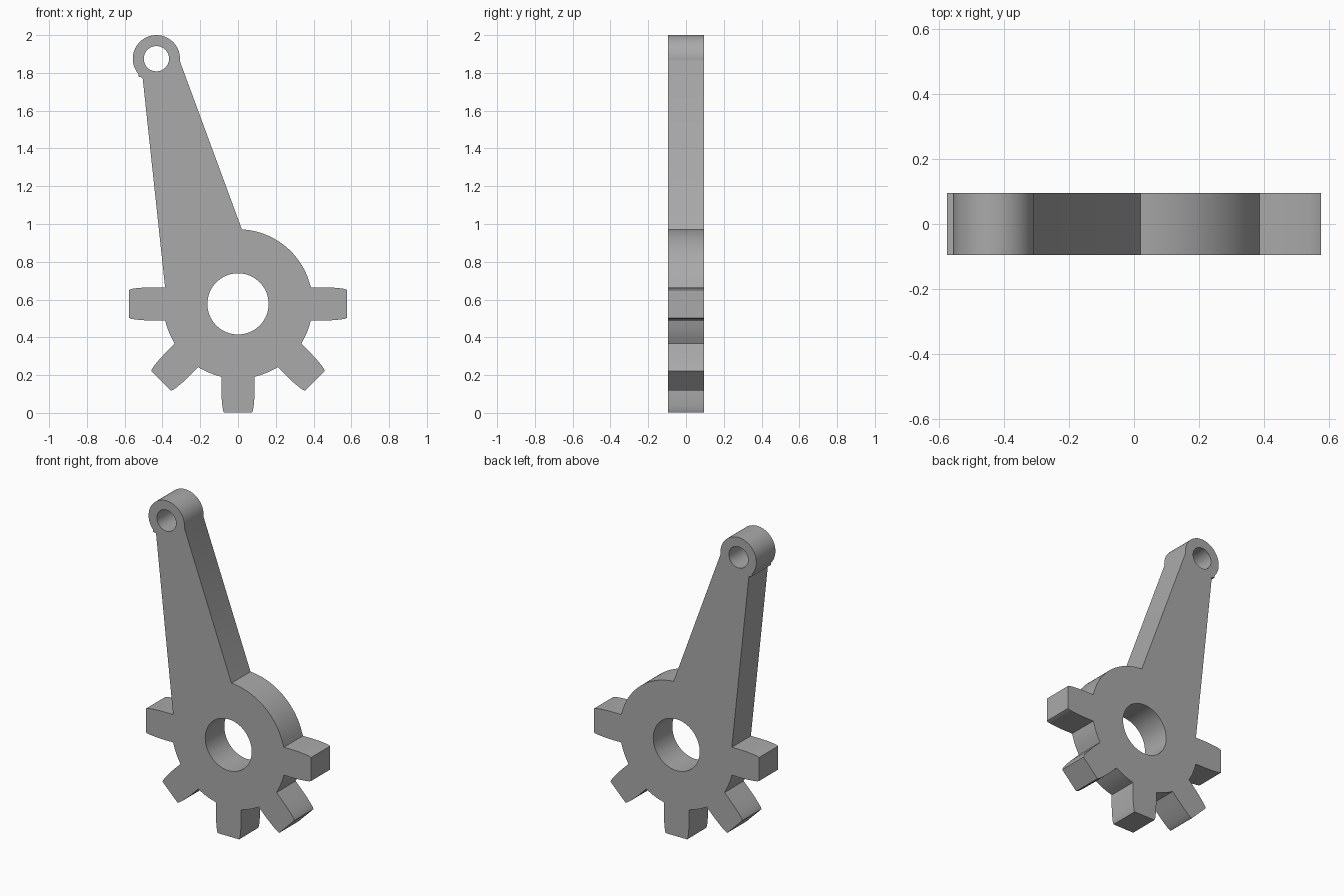
import bpy, bmesh
from math import sin, cos, radians, asin, degrees
from mathutils import Vector, Matrix

if "Cube" in bpy.data.objects:
    bpy.data.objects.remove(bpy.data.objects["Cube"])

HUB, HUB_R, BORE_R = Vector((0, 0.577)), 0.395, 0.162
BOSS, BOSS_R, PIN_R = Vector((-0.432, 1.875)), 0.125, 0.067
HALF_DEPTH = 0.095
# Half of a tooth: distance from the hub centre, half width
FLANK = [(0.386, 0.088), (0.46, 0.088), (0.50, 0.0865), (0.54, 0.083), (0.565, 0.079), (0.576, 0.074)]


def arc(centre, radius, start, end, steps):
    """Points on an arc, angles in degrees."""
    angles = [radians(start + (end - start) * i / steps) for i in range(steps + 1)]
    return [centre + radius * Vector((cos(a), sin(a))) for a in angles]


def tooth(angle):
    """Clockwise outline of one tooth."""
    turn = Matrix.Rotation(radians(angle), 2)
    points = FLANK + [(r, -w) for r, w in reversed(FLANK)]
    return [HUB + turn @ Vector(p) for p in points]


# Outline: hub rim and teeth, then the arm and its boss
root = degrees(asin(0.088 / HUB_R))
outline = arc(HUB, HUB_R, 87, root, 24)[:-1]
for angle in range(0, -181, -45):
    outline += tooth(angle)
    if angle > -180:
        outline += arc(HUB, HUB_R, angle - root, angle - 45 + root, 8)[1:-1]
outline += [Vector((-0.505, 1.775)), Vector((-0.525, 1.779))]
outline += arc(BOSS, BOSS_R, 220, -6, 48)

# Fill between the outline and the two holes, then give it thickness
bm = bmesh.new()
loops = [outline, arc(HUB, BORE_R, 0, 360, 64)[:-1], arc(BOSS, PIN_R, 0, 360, 40)[:-1]]
for loop in loops:
    verts = [bm.verts.new((p.x, -HALF_DEPTH, p.y)) for p in loop]
    for i, v in enumerate(verts):
        bm.edges.new((verts[i - 1], v))
bmesh.ops.triangle_fill(bm, edges=bm.edges[:], use_beauty=True, normal=(0, -1, 0))
extruded = bmesh.ops.extrude_face_region(bm, geom=bm.faces[:], use_keep_orig=True)
moved = [g for g in extruded["geom"] if isinstance(g, bmesh.types.BMVert)]
bmesh.ops.translate(bm, verts=moved, vec=(0, 2 * HALF_DEPTH, 0))
bmesh.ops.recalc_face_normals(bm, faces=bm.faces[:])

mesh = bpy.data.meshes.new("toothed_lever")
bm.to_mesh(mesh)
bm.free()
lever = bpy.data.objects.new("toothed_lever", mesh)
bpy.context.collection.objects.link(lever)

# Plain grey finish
GREY = (0.4, 0.4, 0.4, 1)
grey = bpy.data.materials.new("grey_metal")
grey.use_nodes = True
grey.diffuse_color = GREY
grey.node_tree.nodes["Principled BSDF"].inputs["Base Color"].default_value = GREY
mesh.materials.append(grey)

bpy.ops.object.select_all(action="DESELECT")
lever.select_set(True)
bpy.context.view_layer.objects.active = lever
bpy.ops.object.shade_smooth_by_angle(angle=radians(25))
